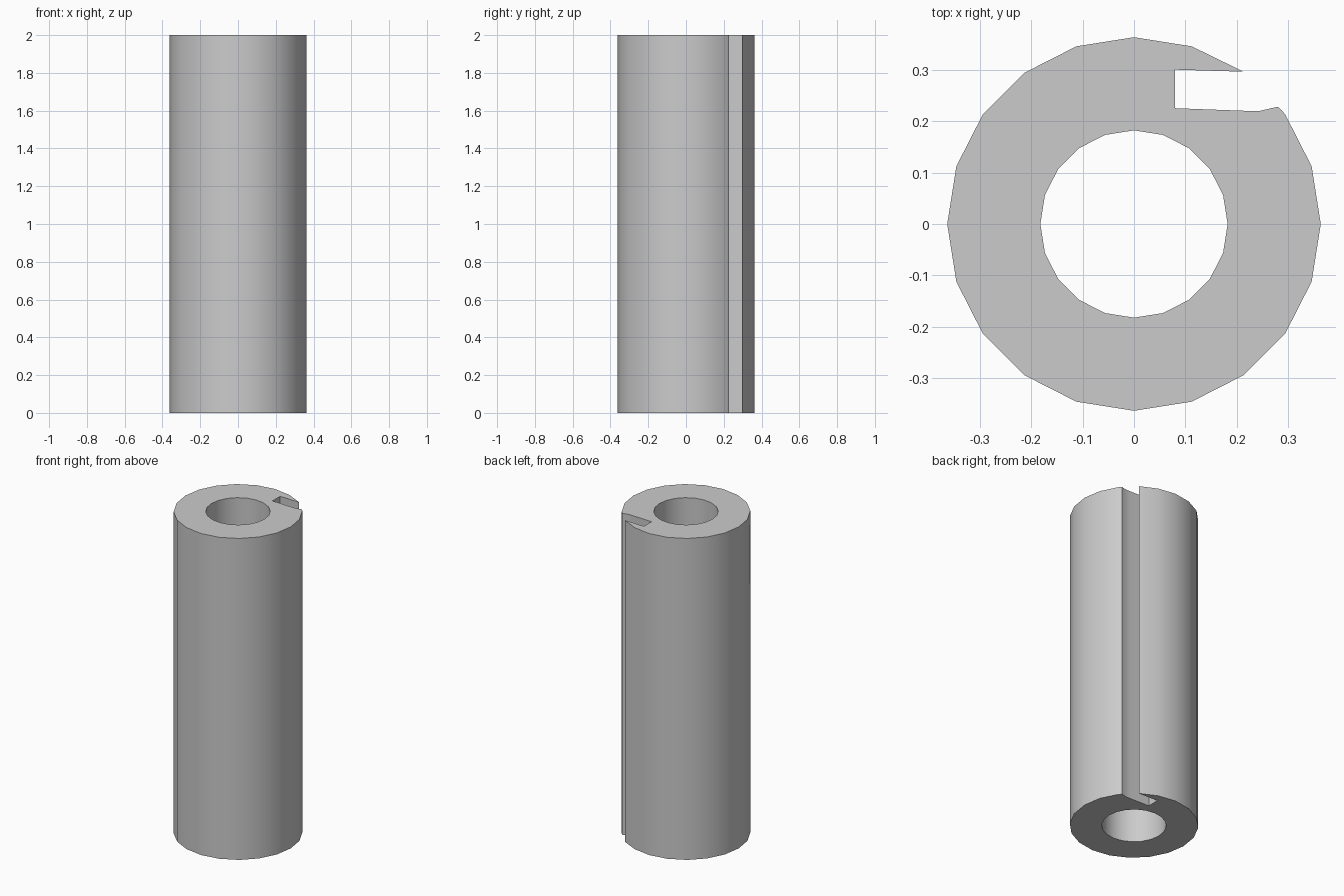
import bpy, bmesh
from math import cos, sin, tau, radians

cube = bpy.data.objects.get("Cube")
if cube:
    bpy.data.objects.remove(cube, do_unlink=True)

HEIGHT = 2.0
SIDES = 20
OUTER_RADIUS = 0.363
INNER_RADIUS = 0.182


def ring(radius):
    return [(radius * cos(tau * i / SIDES), radius * sin(tau * i / SIDES))
            for i in range(SIDES)]


# Slot outline, running from the lower lip inward and back to the upper lip
slot = [(0.28, 0.228), (0.245, 0.22), (0.215, 0.22),
        (0.08, 0.225), (0.08, 0.30)]
outer = ring(OUTER_RADIUS)
outer[3:3] = slot
outer[3 + len(slot)] = (0.213, 0.296)

# Cross-section with the bore as a hole
bm = bmesh.new()
edges = []
for loop in (outer, ring(INNER_RADIUS)):
    verts = [bm.verts.new((x, y, 0)) for x, y in loop]
    edges += [bm.edges.new((a, b)) for a, b in zip(verts, verts[1:] + verts[:1])]
bmesh.ops.triangle_fill(bm, edges=edges, use_beauty=True, normal=(0, 0, 1))

# Extrude to full height, keeping the bottom cap
result = bmesh.ops.extrude_face_region(bm, geom=bm.faces[:], use_keep_orig=True)
top = [g for g in result["geom"] if isinstance(g, bmesh.types.BMVert)]
bmesh.ops.translate(bm, verts=top, vec=(0, 0, HEIGHT))
bmesh.ops.recalc_face_normals(bm, faces=bm.faces[:])

mesh = bpy.data.meshes.new("slotted_tube")
bm.to_mesh(mesh)
bm.free()
tube = bpy.data.objects.new("slotted_tube", mesh)
bpy.context.collection.objects.link(tube)

# Plain grey
grey = bpy.data.materials.new("light_grey")
grey.use_nodes = True
color = (0.6, 0.6, 0.6, 1)
grey.diffuse_color = color
grey.node_tree.nodes["Principled BSDF"].inputs["Base Color"].default_value = color
mesh.materials.append(grey)

# Smooth round walls with crisp rims and slot corners
bpy.ops.object.select_all(action="DESELECT")
tube.select_set(True)
bpy.context.view_layer.objects.active = tube
bpy.ops.object.shade_smooth_by_angle(angle=radians(30))
